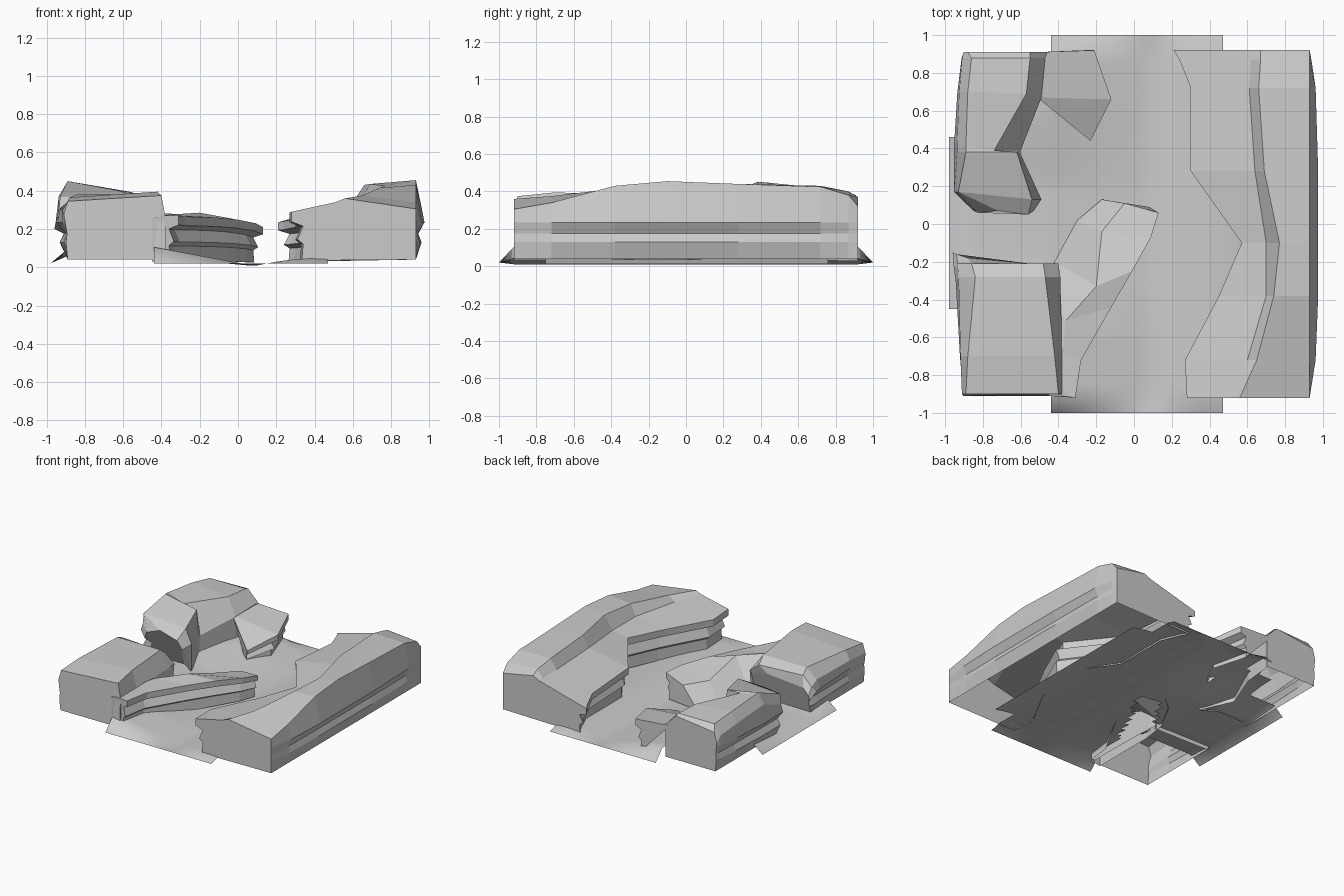
import bpy, bmesh, math


def finish(name, bm, smooth=False):
    bmesh.ops.recalc_face_normals(bm, faces=bm.faces)
    me = bpy.data.meshes.new(name)
    bm.to_mesh(me)
    bm.free()
    for p in me.polygons:
        p.use_smooth = smooth
    ob = bpy.data.objects.new(name, me)
    bpy.context.collection.objects.link(ob)
    return ob


def loft(name, sections):
    """Skin equal-length open sections and cap the ends; the underside stays open."""
    bm = bmesh.new()
    rows = [[bm.verts.new(p) for p in s] for s in sections]
    for a, b in zip(rows, rows[1:]):
        for i in range(len(a) - 1):
            bm.faces.new((a[i], a[i + 1], b[i + 1], b[i]))
    bm.faces.new(rows[0])
    bm.faces.new(rows[-1])
    return finish(name, bm)


def outer_wall(x, y, bulge):
    """Layered rock strata on the outside of the tile."""
    return [(x + math.copysign(bulge * o, x), y, z) for o, z in
            ((0, 0.04), (0.03, 0.13), (0.012, 0.175), (0.045, 0.235))]


def strata(x, y, z, dx, dy=0.0):
    """Layered rock under a ledge lip; dx, dy point into the rock."""
    return [(x + dx * k, y + dy * k, z * h) for k, h in
            ((0, 1), (0, 0.82), (1, 0.74), (0.5, 0.5), (1, 0.42), (0.9, 0.12))]


# East cliff: y, lip x/z, step foot x/z, crest x/z, outer top z
east = []
for y, lx, lz, fx, fz, cx, cz, oz, b in (
        (-0.92, 0.28, 0.29, 0.51, 0.34, 0.56, 0.36, 0.305, 0),
        (-0.72, 0.27, 0.285, 0.60, 0.335, 0.65, 0.375, 0.34, 0.7),
        (-0.38, 0.45, 0.29, 0.70, 0.325, 0.74, 0.415, 0.43, 1),
        (-0.10, 0.57, 0.30, 0.70, 0.325, 0.77, 0.425, 0.455, 1),
        (0.28, 0.30, 0.285, 0.64, 0.35, 0.69, 0.435, 0.44, 1),
        (0.72, 0.30, 0.255, 0.61, 0.355, 0.66, 0.43, 0.425, 0.7),
        (0.87, 0.24, 0.24, 0.62, 0.35, 0.67, 0.40, 0.38, 0.2),
        (0.92, 0.21, 0.235, 0.62, 0.345, 0.67, 0.37, 0.32, 0)):
    east.append(outer_wall(0.93, y, b) + [(0.93, y, oz), (cx, y, cz), (fx, y, fz)]
                + strata(lx, y, lz, 0.06))
loft("east_cliff", east)

# South-west block: y at foot, y at top, outer top x/z, inner top x/z, inner foot x
block = []
for y, yt, ox, oz, ix, iz, fx, b in (
        (-0.91, -0.90, -0.89, 0.345, -0.40, 0.375, -0.38, 0.3),
        (-0.70, -0.70, -0.88, 0.365, -0.42, 0.395, -0.38, 0.7),
        (-0.30, -0.28, -0.84, 0.38, -0.47, 0.38, -0.39, 1.2),
        (-0.24, -0.21, -0.86, 0.35, -0.48, 0.33, -0.40, 1.4)):
    block.append(outer_wall(-0.89, y, b) + [(-0.905 - 0.02 * b, yt, oz - 0.07), (ox, yt, oz),
                 (ix, yt, iz), (fx, yt, 0.265), (fx, y, 0.04)])
block.append([(-0.89, -0.26, 0.04), (-0.92, -0.2, 0.13), (-0.91, -0.2, 0.175),
              (-0.96, -0.15, 0.2), (-0.94, -0.16, 0.23), (-0.88, -0.18, 0.27),
              (-0.55, -0.21, 0.28), (-0.40, -0.23, 0.24), (-0.42, -0.27, 0.04)])
loft("southwest_block", block)

# Ledge curving from the south-west block: back foot, top crease, lip
ledge = []
for bx, by, bz, tx, ty, tz, lx, ly, lz in (
        (-0.45, -0.91, 0.26, -0.38, -0.91, 0.27, -0.31, -0.92, 0.27),
        (-0.45, -0.72, 0.26, -0.38, -0.68, 0.27, -0.28, -0.72, 0.265),
        (-0.45, -0.40, 0.20, -0.36, -0.51, 0.275, -0.12, -0.44, 0.26),
        (-0.42, -0.20, 0.06, -0.20, -0.33, 0.285, -0.01, -0.25, 0.25),
        (-0.30, 0.02, 0.05, -0.17, -0.04, 0.19, 0.09, -0.07, 0.23),
        (-0.17, 0.13, 0.05, -0.05, 0.11, 0.18, 0.13, 0.06, 0.21)):
    ledge.append([(bx, by, 0.03), (bx, by, bz), (tx, ty, tz)]
                 + strata(lx, ly, lz, -0.05, 0.03))
loft("southwest_ledge", ledge)

# North-west cliff: outer top x/z, crest x/y/z, step foot x/y/z
cliff = [[(-0.84, 0.20, 0.04), (-0.86, 0.15, 0.13), (-0.84, 0.14, 0.175),
          (-0.85, 0.07, 0.235), (-0.83, 0.06, 0.29), (-0.72, 0.07, 0.33),
          (-0.56, 0.05, 0.30), (-0.53, 0.07, 0.23), (-0.60, 0.20, 0.04)]]
for y, ox, oz, cx, cy, cz, fx, fy, fz, b in (
        (0.17, -0.93, 0.37, -0.54, 0.13, 0.37, -0.49, 0.13, 0.26, 1.4),
        (0.38, -0.89, 0.45, -0.62, 0.38, 0.40, -0.60, 0.37, 0.22, 1.4),
        (0.41, -0.89, 0.45, -0.74, 0.39, 0.41, -0.60, 0.39, 0.20, 1.4),
        (0.70, -0.88, 0.42, -0.57, 0.69, 0.395, -0.49, 0.67, 0.27, 1),
        (0.88, -0.86, 0.39, -0.55, 0.88, 0.39, -0.47, 0.88, 0.29, 0.5),
        (0.91, -0.88, 0.34, -0.55, 0.91, 0.38, -0.46, 0.91, 0.29, 0.2)):
    cliff.append(outer_wall(-0.89, y, b) + [(-0.895 - 0.03 * b, y, oz - 0.08), (ox, y, oz),
                 (cx, cy, cz), (fx, fy, fz), (fx, fy, 0.04)])
loft("northwest_cliff", cliff)

# Low ledge sloping from the north-west cliff to the floor
loft("northwest_ledge", [
    [(-0.50, 0.91, 0.29)] + strata(-0.21, 0.92, 0.27, -0.05),
    [(-0.50, 0.67, 0.27)] + strata(-0.12, 0.66, 0.23, -0.06),
    [(-0.50, 0.66, 0.26)] + strata(-0.23, 0.44, 0.16, -0.04, 0.05)])


# Canyon floor: smooth shallow trough with a side branch to the west
def ramp(v):
    return min(1, max(0, v))


def floor_height(x, y):
    left = (0.05 + 0.05 * ramp((abs(y) - 0.2) / 0.4)) * ramp((0.1 - x) / 0.54)
    right = 0.04 * math.sin(math.pi * ramp((x - 0.08) / 0.6))
    edge = ramp(min((1 - abs(y)) / 0.08, (x + 0.98) / 0.08))
    return 0.02 + (left + right - 0.015) * edge


def on_floor(x, y):
    back = -0.42 if y < -0.2 else -0.36 + 0.6 * (y + 0.2)
    lip = -0.42 + 0.55 * ramp(y + 0.7)
    under_ledge = -0.85 < y < 0.05 and back < x < lip
    main = -0.44 < x < 0.47
    branch = x < 0 and -0.45 < y < 0.46
    corner = -0.66 < x < 0 and 0.4 < y < 0.72
    notch = 0.4 < x < 0.64 and -0.75 < y < 0.75
    return (main or branch or corner or notch) and not under_ledge


xs = [-0.98, -0.9] + [-0.82 + 0.0475 * i for i in range(8)] + \
     [-0.44 + 0.0455 * i for i in range(21)] + [0.53, 0.59, 0.65]
ys = [-1, -0.92, -0.85] + [-0.75 + 0.05 * i for i in range(6)] + \
     [-0.45 + 0.0455 * i for i in range(20)] + [0.46 + 0.06 * i for i in range(6)] + [0.84, 0.92, 1]
bm = bmesh.new()
grid = {(i, j): bm.verts.new((x, y, floor_height(x, y)))
        for i, x in enumerate(xs) for j, y in enumerate(ys)}
for i in range(len(xs) - 1):
    for j in range(len(ys) - 1):
        if on_floor((xs[i] + xs[i + 1]) / 2, (ys[j] + ys[j + 1]) / 2):
            bm.faces.new([grid[k] for k in ((i, j), (i + 1, j), (i + 1, j + 1), (i, j + 1))])
bmesh.ops.delete(bm, geom=[v for v in bm.verts if not v.link_faces], context='VERTS')
finish("canyon_floor", bm, smooth=True)
